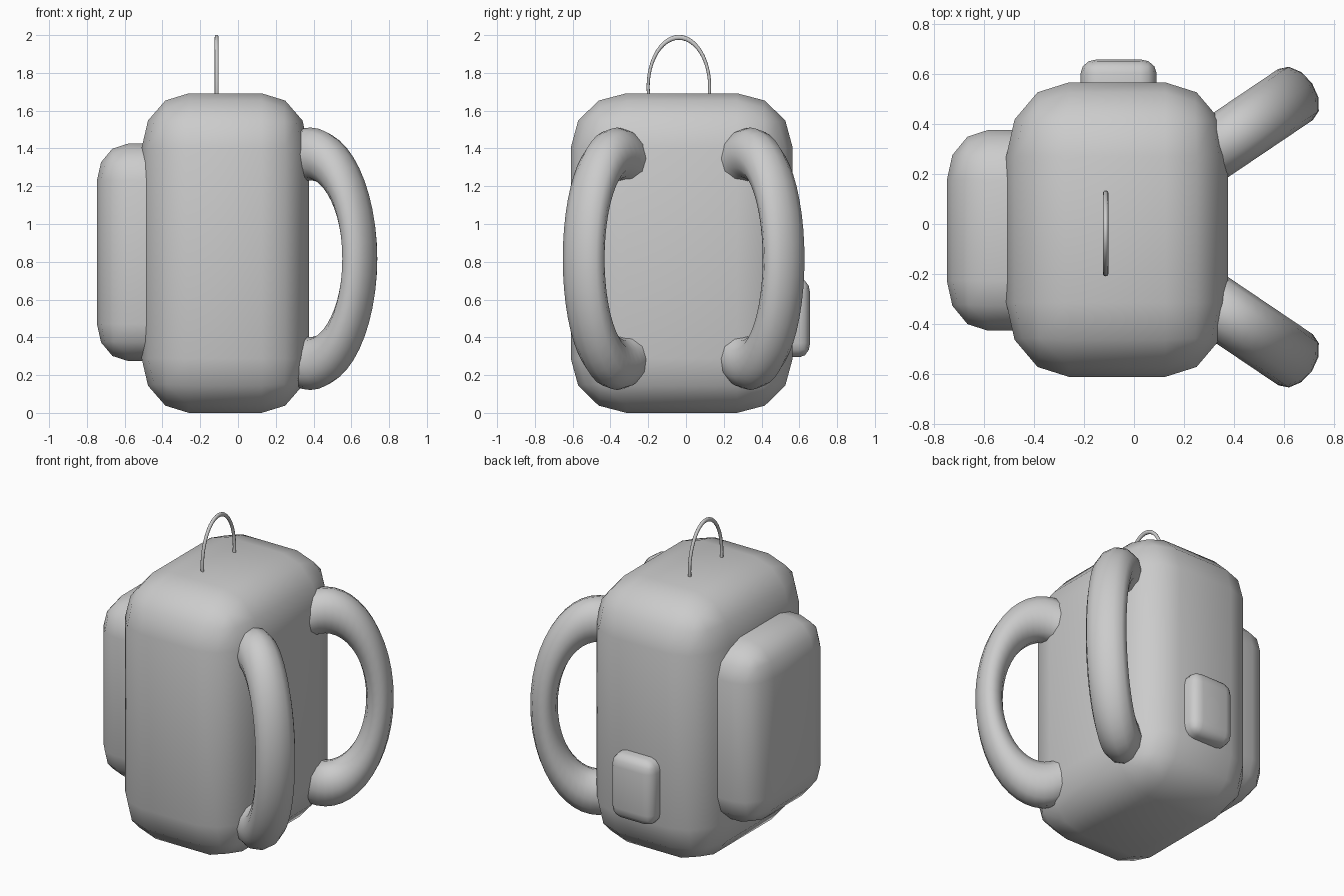
import bpy, bmesh
from math import sin, cos, pi, radians
from mathutils import Vector

if "Cube" in bpy.data.objects:
    bpy.data.objects.remove(bpy.data.objects["Cube"])


def finish(name, bm, angle):
    bmesh.ops.recalc_face_normals(bm, faces=bm.faces)
    mesh = bpy.data.meshes.new(name)
    bm.to_mesh(mesh)
    bm.free()
    ob = bpy.data.objects.new(name, mesh)
    bpy.context.collection.objects.link(ob)
    bpy.ops.object.select_all(action='DESELECT')
    ob.select_set(True)
    bpy.context.view_layer.objects.active = ob
    bpy.ops.object.shade_smooth_by_angle(angle=radians(angle))
    return ob


def rounded_box(name, lo, hi, radii):
    """Box with a three-segment bevel, stretched so each axis has its own radius."""
    lo, hi, r = Vector(lo), Vector(hi), Vector(radii)
    bm = bmesh.new()
    bmesh.ops.create_cube(bm, size=1)
    for v in bm.verts:
        v.co = Vector([c * (h - l) / q for c, l, h, q in zip(v.co, lo, hi, r)])
    bmesh.ops.bevel(bm, geom=bm.edges[:], offset=1, segments=3, profile=0.5,
                    affect='EDGES')
    for v in bm.verts:
        v.co = Vector([c * q for c, q in zip(v.co, r)]) + (lo + hi) / 2
    return finish(name, bm, 60)


def oval_ring(name, centre, angle, width, height, ratio, thick, nu=48, nv=12):
    """Upright stretched torus whose plane is turned about z by angle."""
    d = Vector((cos(angle), sin(angle), 0))
    n = Vector((-sin(angle), cos(angle), 0))
    z = Vector((0, 0, 1))
    bm = bmesh.new()
    grid = []
    for i in range(nu):
        u = 2 * pi * i / nu
        row = []
        for j in range(nv):
            v = 2 * pi * j / nv
            k = 1 + ratio * cos(v)
            row.append(bm.verts.new(Vector(centre) + d * width * k * cos(u)
                                    + z * height * k * sin(u) + n * thick * sin(v)))
        grid.append(row)
    for i in range(nu):
        for j in range(nv):
            a, b = grid[i], grid[(i + 1) % nu]
            bm.faces.new((a[j], b[j], b[(j + 1) % nv], a[(j + 1) % nv]))
    return finish(name, bm, 60)


# Main bag and pockets
rounded_box("bag_body", (-0.51, -0.61, 0), (0.375, 0.565, 1.692), (0.25, 0.295, 0.288))
rounded_box("large_pocket", (-0.747, -0.426, 0.275), (-0.17, 0.375, 1.425),
            (0.164, 0.2, 0.196))
rounded_box("side_pocket", (-0.213, 0.42, 0.295), (0.09, 0.657, 0.71),
            (0.065, 0.055, 0.075))

# Shoulder straps, splayed outwards
for side, label in ((1, "left"), (-1, "right")):
    oval_ring("shoulder_strap_" + label, (0.382, -0.0125 + side * 0.352, 0.816),
              side * radians(34), 0.317, 0.555, 0.252, 0.123)

# Carry loop on top
oval_ring("carry_loop", (-0.113, -0.0375, 1.725), pi / 2, 0.163, 0.263, 0.05, 0.0105)
